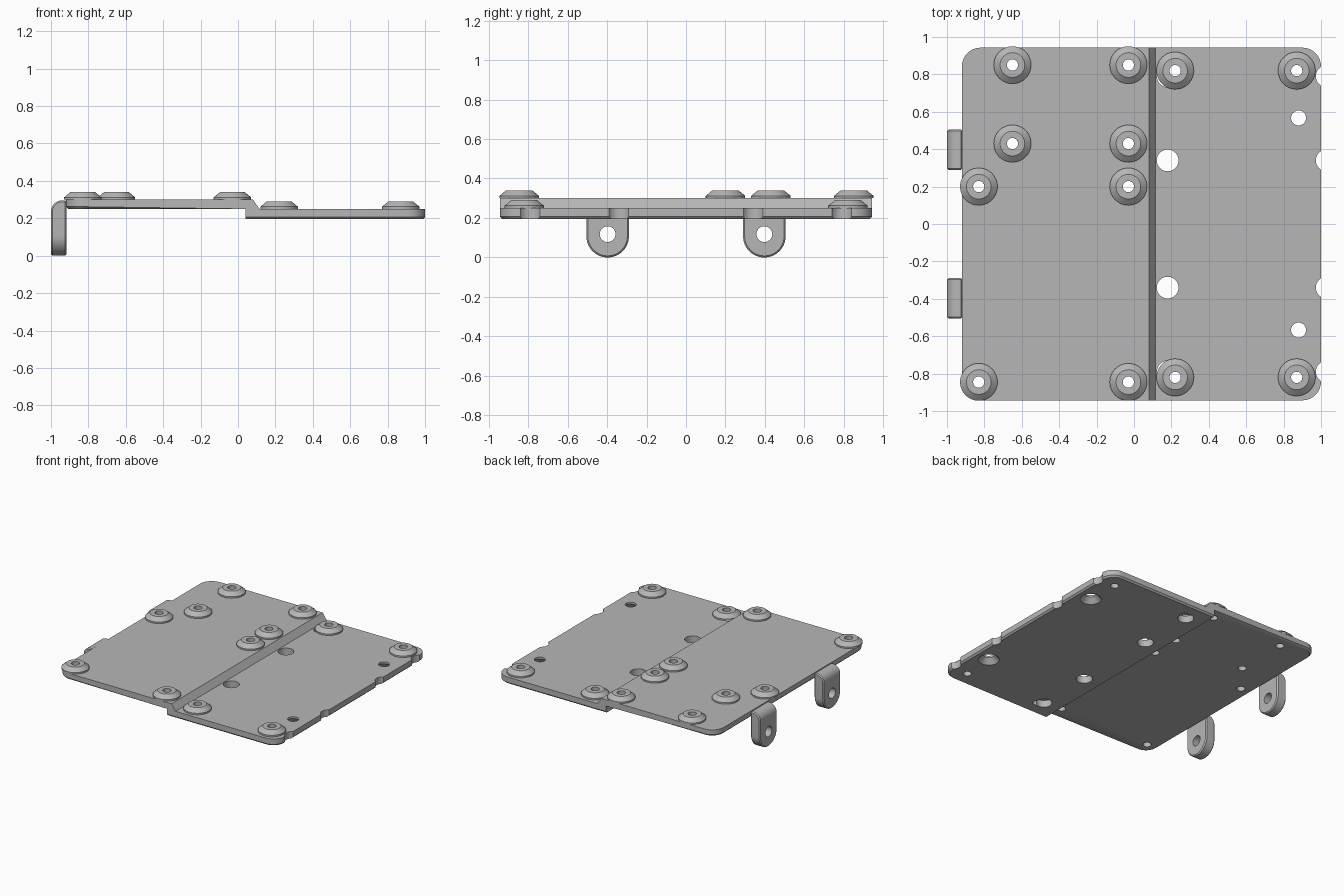
import bpy, bmesh
from math import pi, sin, cos
from mathutils import Matrix, Vector

if "Cube" in bpy.data.objects:
    bpy.data.objects.remove(bpy.data.objects["Cube"])

grey = bpy.data.materials.new("plain grey")
grey.use_nodes = True
grey.diffuse_color = (0.47, 0.47, 0.47, 1)
grey.node_tree.nodes["Principled BSDF"].inputs["Base Color"].default_value = (0.47, 0.47, 0.47, 1)


def finish(bm, name):
    bmesh.ops.recalc_face_normals(bm, faces=bm.faces)
    mesh = bpy.data.meshes.new(name)
    bm.to_mesh(mesh)
    bm.free()
    mesh.materials.append(grey)
    ob = bpy.data.objects.new(name, mesh)
    bpy.context.collection.objects.link(ob)
    return ob


def select(ob):
    bpy.ops.object.select_all(action='DESELECT')
    ob.select_set(True)
    bpy.context.view_layer.objects.active = ob


def smooth(ob):
    select(ob)
    bpy.ops.object.shade_smooth_by_angle(angle=0.5)


def prism(points, offset):
    """Extrude a closed outline of 3D points along offset."""
    bm = bmesh.new()
    face = bm.faces.new([bm.verts.new(p) for p in points])
    new = bmesh.ops.extrude_face_region(bm, geom=[face])["geom"]
    bmesh.ops.translate(bm, vec=offset, verts=[g for g in new if isinstance(g, bmesh.types.BMVert)])
    bmesh.ops.recalc_face_normals(bm, faces=bm.faces)
    return bm


def cone(bm, x, y, z0, z1, r0, r1):
    bmesh.ops.create_cone(bm, cap_ends=True, segments=32, radius1=r0, radius2=r1, depth=z1 - z0,
                          matrix=Matrix.Translation((x, y, (z0 + z1) / 2)))


def cut(ob, bm):
    """Subtract the cutter and discard it."""
    cutter = finish(bm, "cutter")
    mod = ob.modifiers.new("holes", 'BOOLEAN')
    mod.object, mod.operation, mod.solver, mod.use_self = cutter, 'DIFFERENCE', 'EXACT', True
    select(ob)
    bpy.ops.object.modifier_apply(modifier=mod.name)
    bpy.data.objects.remove(cutter)


UPPER, LOWER, BASE, HALF = 0.30, 0.25, 0.195, 0.943
upper_bosses = [(-0.65, 0.85), (-0.65, 0.43), (-0.03, 0.85), (-0.03, 0.43),
                (-0.03, 0.2), (-0.83, 0.2), (-0.83, -0.845), (-0.03, -0.845)]
lower_bosses = [(x, s * 0.82) for x in (0.22, 0.87) for s in (1, -1)]

# Stepped plate: side profile, rounded corners, chamfered lower rim
profile = [(-0.92, LOWER), (-0.92, UPPER), (0.08, UPPER), (0.115, LOWER),
           (1, LOWER), (1, BASE), (0.04, BASE), (0.04, LOWER)]
bm = prism([(x, -HALF, z) for x, z in profile], (0, 2 * HALF, 0))
corners = [e for e in bm.edges if abs(e.verts[0].co.z - e.verts[1].co.z) > 0.03
           and all(v.co.x < -0.9 or v.co.x > 0.9 for v in e.verts)]
bmesh.ops.bevel(bm, geom=corners, offset=0.1, segments=8, profile=0.5, affect='EDGES')
bm.normal_update()
rim = [e for e in bm.edges if len(e.link_faces) == 2
       and any(f.normal.z < -0.9 for f in e.link_faces)
       and any(abs(f.normal.z) < 0.1 for f in e.link_faces)
       and not all(abs(v.co.x - 0.04) < 0.01 for v in e.verts)]
bmesh.ops.bevel(bm, geom=rim, offset=0.012, segments=1, profile=0.5, affect='EDGES')
plate = finish(bm, "stepped_plate")

# Holes in the plate: boss bores, large holes, edge notches, countersunk holes
bm = bmesh.new()
for x, y in upper_bosses + lower_bosses:
    cone(bm, x, y, 0.1, 0.4, 0.03, 0.03)
for s in (1, -1):
    for x in (0.18, 1.03):
        for y in (0.34, 0.79):
            cone(bm, x, s * y, 0.1, 0.4, 0.058, 0.058)
    cone(bm, 0.88, s * 0.567, 0.1, 0.4, 0.04, 0.04)
    cone(bm, 0.88, s * 0.567, BASE - 0.01, 0.235, 0.085, 0.04)
cut(plate, bm)
smooth(plate)


# Chamfered ring bosses
def boss(name, x, y, z):
    bm = bmesh.new()
    ring = [(0.03, 0), (0.1, 0), (0.1, 0.012), (0.066, 0.04), (0.03, 0.04)]
    verts = [bm.verts.new((x + r, y, z + h)) for r, h in ring]
    edges = [bm.edges.new((verts[i], verts[(i + 1) % len(verts)])) for i in range(len(verts))]
    bmesh.ops.spin(bm, geom=verts + edges, cent=(x, y, z), axis=(0, 0, 1),
                   angle=2 * pi, steps=40, use_merge=True)
    bmesh.ops.remove_doubles(bm, verts=bm.verts, dist=1e-4)
    smooth(finish(bm, name))


for i, (x, y) in enumerate(upper_bosses):
    boss(f"upper_boss_{i + 1}", x, y, UPPER)
for i, (x, y) in enumerate(lower_bosses):
    boss(f"lower_boss_{i + 1}", x, y, LOWER)


# Hanging tabs with a rounded end, a bent shoulder and a pivot hole
def tab(name, yc):
    r, top = 0.108, 0.296
    arc = [pi + pi * i / 20 for i in range(21)]
    outline = [(-1, yc + r * cos(a), r + r * sin(a)) for a in arc]
    outline += [(-1, yc + r, top), (-1, yc - r, top)]
    bm = prism(outline, (0.083, 0, 0))
    shoulder = [e for e in bm.edges if all(v.co.x < -0.99 and v.co.z > top - 0.01 for v in e.verts)]
    bmesh.ops.bevel(bm, geom=shoulder, offset=0.06, segments=8, profile=0.5, affect='EDGES')
    bm.normal_update()
    sides = [e for e in bm.edges if e.calc_face_angle(0) > 0.8]
    bmesh.ops.bevel(bm, geom=sides, offset=0.008, segments=1, profile=0.5, affect='EDGES')
    ob = finish(bm, name)
    bm = bmesh.new()
    cone(bm, 0, 0, -0.1, 0.1, 0.04, 0.04)
    bmesh.ops.transform(bm, verts=bm.verts,
                        matrix=Matrix.Translation((-0.96, yc, 0.118)) @ Matrix.Rotation(pi / 2, 4, 'Y'))
    cut(ob, bm)
    smooth(ob)


tab("back_tab", 0.397)
tab("front_tab", -0.397)
